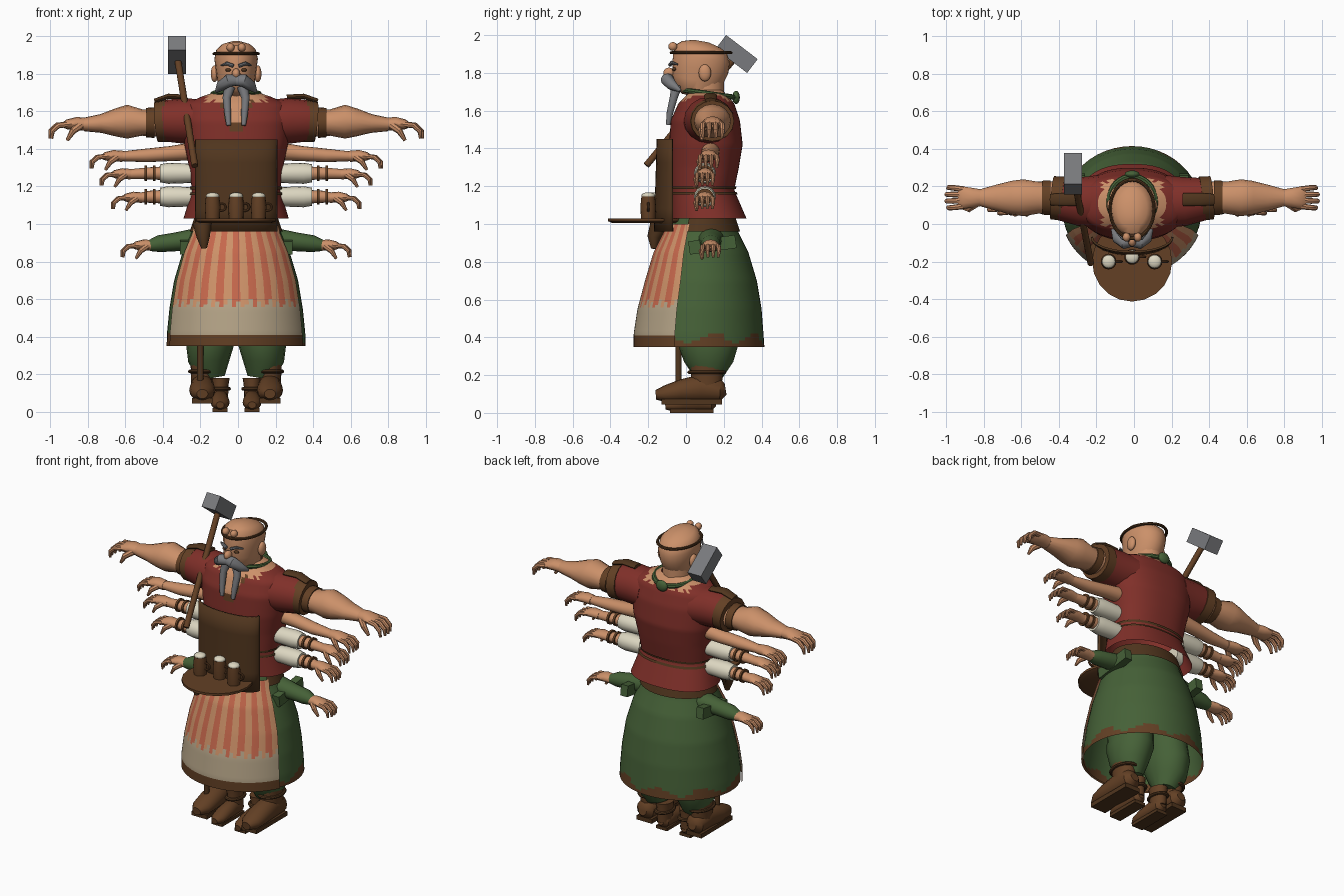
import bpy, bmesh, math
from mathutils import Vector, Matrix

if "Cube" in bpy.data.objects:
    bpy.data.objects.remove(bpy.data.objects["Cube"])

X, Y, Z = Vector((1, 0, 0)), Vector((0, 1, 0)), Vector((0, 0, 1))
SHIFT = -0.01
made = []


def material(name, code):
    rgb = [(int(code[i:i + 2], 16) / 255) ** 2.2 for i in (0, 2, 4)] + [1]
    m = bpy.data.materials.new(name)
    m.use_nodes = True
    m.diffuse_color = rgb
    m.node_tree.nodes["Principled BSDF"].inputs["Base Color"].default_value = rgb
    return m


SKIN, RED = material("skin", "CA8F69"), material("tunic red", "7F332D")
BROWN, DARK = material("leather brown", "634229"), material("dark leather", "513823")
GREEN, GREY = material("cloth green", "47613A"), material("steel grey", "78797C")
CREAM, BEIGE = material("cream", "DCD6C0"), material("apron beige", "B2A185")
PALE, CORAL = material("pale stripe", "CC9068"), material("coral stripe", "C4674D")


def finish(name, bm, mats):
    mesh = bpy.data.meshes.new(name)
    bm.to_mesh(mesh)
    bm.free()
    for m in mats:
        mesh.materials.append(m)
    ob = bpy.data.objects.new(name, mesh)
    ob.location.x = SHIFT
    bpy.context.collection.objects.link(ob)
    made.append(ob)
    return ob


def sweep(name, path, mat, sides=16, ref=None, flat=False):
    """Elliptical tube through points (x, y, z, radius, other radius)."""
    pts = [Vector(p[:3]) for p in path]
    whole = (pts[-1] - pts[0]).normalized()
    ref = ref or (Y if abs(whole.z) > 0.7 else Z)
    bm, rings = bmesh.new(), []
    for i, p in enumerate(path):
        t = pts[min(i + 1, len(pts) - 1)] - pts[max(i - 1, 0)]
        t = whole if flat else t.normalized()
        a = ref.cross(t).normalized()
        b = t.cross(a)
        turn = [math.tau * k / sides for k in range(sides)]
        rings.append([bm.verts.new(pts[i] + a * p[3] * math.cos(u) + b * p[-1] * math.sin(u)) for u in turn])
    for lo, hi in zip(rings, rings[1:]):
        for k in range(sides):
            n = (k + 1) % sides
            bm.faces.new((lo[k], lo[n], hi[n], hi[k]))
    bm.faces.new(rings[0][::-1])
    bm.faces.new(rings[-1])
    return finish(name, bm, [mat])


def shell(name, prof, z0, z1, rows, mats, rule=lambda c, j: 0, arc=(0, 360), cols=48, grow=0, square=1):
    """Wall around the body; profile rows are (z, half width, front y, back y)."""
    bm, grid = bmesh.new(), []
    closed = arc[1] - arc[0] == 360
    for i in range(rows + 1):
        z = z0 + (z1 - z0) * i / rows
        k = next((k for k in range(1, len(prof)) if z <= prof[k][0]), len(prof) - 1)
        lo, hi = prof[k - 1], prof[k]
        f = (z - lo[0]) / (hi[0] - lo[0])
        w, front, back = [l + (h - l) * f for l, h in zip(lo[1:], hi[1:])]
        row = []
        for j in range(cols if closed else cols + 1):
            u = math.radians(arc[0] + (arc[1] - arc[0]) * j / cols)
            c, s = [math.copysign(abs(v) ** square, v) for v in (math.cos(u), math.sin(u))]
            row.append(bm.verts.new(((w + grow) * c, (front + back) / 2 + ((back - front) / 2 + grow) * s, z)))
        grid.append(row)
    for lo, hi in zip(grid, grid[1:]):
        for j in range(cols):
            n = (j + 1) % len(lo)
            face = bm.faces.new((lo[j], lo[n], hi[n], hi[j]))
            face.material_index = rule(face.calc_center_median(), j)
    return finish(name, bm, mats)


def ball(name, loc, size, mat):
    bm = bmesh.new()
    bmesh.ops.create_uvsphere(bm, u_segments=16, v_segments=10, radius=1,
                              matrix=Matrix.LocRotScale(Vector(loc), None, Vector(size)))
    return finish(name, bm, [mat])


def box(name, loc, size, mat, tilt=0):
    bm = bmesh.new()
    bmesh.ops.create_cube(bm, size=1, matrix=Matrix.LocRotScale(
        Vector(loc), Matrix.Rotation(math.radians(tilt), 3, "X"), Vector(size)))
    return finish(name, bm, [mat])


def ring(name, loc, rx, ry, thick, mat, tilt=0):
    bpy.ops.mesh.primitive_torus_add(major_radius=1, minor_radius=thick / rx, major_segments=32, minor_segments=8)
    ob = bpy.context.object
    ob.name = name
    ob.data.materials.append(mat)
    ob.location = (loc[0] + SHIFT, loc[1], loc[2])
    ob.scale = (rx, ry, rx)
    ob.rotation_euler.x = math.radians(tilt)
    made.append(ob)


def hand(name, s, x, y, z, k):
    """Drooping hand with its wrist at x, y, z."""
    def at(px, py, pz, *r):
        return (s * (x + px * k), y + py * k, z + pz * k, *[q * k for q in r])
    sweep(name + "_palm", [at(-.02, 0, 0, .042, .035), at(.04, 0, .005, .052, .035),
                           at(.09, 0, 0, .06, .027), at(.115, 0, -.004, .05, .012)], SKIN, 12)
    for n in range(4):
        o, reach = (n - 1.5) * .03, .01 * (n in (1, 2))
        sweep(f"{name}_finger", [at(.09, o, 0, .016), at(.135 + reach, o * 1.15, -.005, .015),
                                 at(.168 + reach, o * 1.2, -.035, .013), at(.172 + reach, o * 1.1, -.075, .008)],
              SKIN, 8, Y)
    sweep(name + "_thumb", [at(.02, -.03, -.005, .022), at(.06, -.06, -.035, .018),
                            at(.09, -.055, -.085, .009)], SKIN, 8, Y)


def boot(name, x, z, k):
    foot = [(.21, .08, .03, .03), (.18, .075, .06, .06), (.08, .085, .062, .075), (-.03, .07, .07, .06),
            (-.11, .055, .062, .045), (-.16, .05, .03, .025)]
    sweep(name + "_foot", [(x, .02 + (y - .02) * k, z + h * k, a * k, b * k) for y, h, a, b in foot], BROWN)
    sweep(name + "_shaft", [(x, .11, z + .08 * k, .058 * k, .08 * k), (x, .11, z + .2 * k, .062 * k, .085 * k),
                            (x, .11, z + .25 * k, .07 * k, .09 * k)], BROWN)
    ring(name + "_strap", (x, .11, z + .17 * k), .066 * k, .09 * k, .01, DARK)
    box(name + "_sole", (x, .03, z + .014 * k), (.11 * k, .32 * k, .028 * k), DARK)


# Skirt, apron and tunic
skirt = [(.35, .37, -.265, .415), (.42, .368, -.265, .41), (.55, .355, -.245, .40), (.7, .33, -.205, .375),
         (.85, .285, -.16, .33), (.95, .24, -.11, .28), (1.04, .21, -.07, .25)]
shell("skirt", skirt, .35, 1.04, 40, [GREEN, BROWN],
      lambda c, j: int(c.z < .395 + .025 * math.sin(8 * math.atan2(c.y - .07, c.x))))


def apron_colour(c, j):
    if c.z < .405:
        return 1
    return 0 if c.z < .55 + .012 * (j * 7 % 5) else 2 + j // 2 % 2


shell("striped_apron", skirt, .35, 1.0, 44, [BEIGE, BROWN, PALE, CORAL], apron_colour, (202, 338), 38, .012)

torso = [(1.03, .28, -.08, .32), (1.18, .235, -.08, .255), (1.3, .25, -.085, .28), (1.42, .275, -.09, .30),
         (1.55, .29, -.08, .285), (1.64, .27, -.04, .255), (1.68, .18, .0, .22), (1.71, .09, .03, .19)]


def tunic_colour(c, j):
    v = abs(c.x) - (c.z - 1.5) * .5
    if c.z > 1.65 + .015 * (j % 3 == 0) and abs(c.x) < .16 or c.y < .05 and v < 0 and abs(c.x) < .07:
        return 1
    return 2 if c.y < .05 and v < .02 and c.z > 1.48 and abs(c.x) < .09 else 0


shell("tunic", torso, 1.03, 1.71, 44, [RED, SKIN, BROWN], tunic_colour, cols=72, square=.85)
for z in (1.155, 1.185):
    shell("thin_belt", torso, z, z + .014, 1, [DARK], grow=.008, square=.85)
shell("waistband", skirt, .96, 1.05, 3, [DARK], arc=(-25, 205), grow=.01)

# Bib, tray and mugs
bib = shell("bib", [(.96, .22, -.17, .03), (1.45, .22, -.155, .01)], .96, 1.45, 4, [DARK], arc=(180, 360), cols=16)
bib.modifiers.new("thickness", "SOLIDIFY").thickness = .012
sweep("tray", [(0, -.2, 1.005, .19), (0, -.2, 1.015, .213), (0, -.2, 1.03, .213)], BROWN, 20)
for x, y in ((-.125, -.2), (0, -.175), (.12, -.2)):
    sweep("mug", [(x, y, 1.03, .038), (x, y, 1.09, .042), (x, y, 1.145, .036)], BROWN)
    ball("foam", (x, y, 1.15), (.036, .036, .018), CREAM)
    ring("mug_handle", (x + .045, y, 1.09), .024, .02, .007, BROWN, 90)
sweep("hip_pouch", [(-.17, -.17, .87, .015), (-.175, -.17, .93, .035), (-.18, -.14, 1.0, .05)], DARK)

# Head
sweep("neck", [(0, .1, 1.6, .09, .1), (0, .1, 1.76, .085, .1)], SKIN)
skull = [(1.68, .03, .05, .05), (1.7, .05, .085, .1), (1.76, .06, .1, .135), (1.82, .075, .108, .15),
         (1.88, .082, .116, .152), (1.925, .082, .106, .138), (1.95, .082, .08, .105), (1.968, .082, .03, .04)]
sweep("head", [(0, y, z, a, b) for z, y, a, b in skull], SKIN, 24, flat=True)
ball("nose", (0, -.09, 1.8), (.022, .03, .028), SKIN)
ring("headband", (0, .08, 1.907), .118, .156, .008, DARK)
ring("neck_wreath", (0, .12, 1.69), .125, .135, .014, GREEN, -8)
ball("wreath_knot", (0, .265, 1.67), (.04, .02, .035), GREEN)
for s in (1, -1):
    ball("ear", (s * .115, .1, 1.8), (.02, .033, .045), SKIN)
    ball("eye", (s * .042, -.062, 1.82), (.016, .012, .009), DARK)
    sweep("brow", [(s * .015, -.085, 1.842, .01), (s * .05, -.075, 1.855, .01), (s * .08, -.045, 1.845, .005)], GREY, 8)
    ball("brow_knob", (s * .03, -.07, 1.94), (.021, .024, .023), SKIN)
    sweep("moustache", [(0, -.09, 1.765, .03), (s * .04, -.1, 1.765, .034), (s * .08, -.075, 1.735, .028),
                        (s * .105, -.03, 1.705, .008)], GREY, 12)
    sweep("beard_braid", [(s * .035, -.05, 1.73, .03), (s * .05, -.065, 1.67, .022), (s * .045, -.085, 1.59, .018),
                          (s * .04, -.095, 1.525, .012)], GREY, 10)

# Hammer on the back, and the stick below the skirt
box("hammer_head", (-.315, .268, 1.9), (.098, .21, .092), GREY, -37.4)
sweep("hammer_handle", [(-.31, .25, 1.87, .018), (-.22, -.21, 1.31, .018)], BROWN, 10)
sweep("hanging_stick", [(-.19, -.04, .16, .017), (-.19, -.04, .5, .017)], DARK, 10)

# Arms, legs and feet, on both sides
for s in (1, -1):
    def limb(name, mat, *rows):
        sweep(name, [(s * r[0], *r[1:]) for r in rows], mat)
    limb("sleeve", RED, (.18, .12, 1.545, .14, .115), (.28, .12, 1.55, .13, .122), (.4, .135, 1.55, .11, .108))
    limb("sleeve_cuff", BROWN, (.365, .135, 1.55, .118, .114), (.425, .14, 1.545, .115, .108))
    limb("shoulder_strap", DARK, (.27, .13, 1.675, .035, .014), (.36, .13, 1.68, .035, .014),
         (.435, .13, 1.655, .03, .012))
    limb("main_arm", SKIN, (.38, .14, 1.54, .085, .075), (.5, .14, 1.54, .085, .07), (.58, .14, 1.545, .098, .09),
         (.64, .14, 1.54, .09, .075), (.72, .14, 1.535, .07, .05), (.81, .14, 1.53, .045, .036))
    limb("arm_band", BROWN, (.435, .14, 1.54, .093, .082), (.48, .14, 1.54, .09, .078))
    hand("main_hand", s, .81, .14, 1.53, 1)
    limb("second_arm", SKIN, (.2, .13, 1.39, .05, .05), (.35, .13, 1.375, .045, .04), (.48, .12, 1.365, .042, .036),
         (.62, .12, 1.36, .03, .025))
    hand("second_hand", s, .62, .12, 1.36, .85)
    for name, z, wrist in (("third", 1.27, .575), ("fourth", 1.145, .515)):
        limb(name + "_cuff", CREAM, (.2, .1, z, .055, .05), (.36, .1, z, .058, .056), (.405, .1, z, .05, .048))
        limb(name + "_arm", SKIN, (.39, .1, z, .04, .036), (.46, .1, z, .036, .032), (wrist, .1, z - .005, .03, .026))
        for x in (.43, .475):
            limb(name + "_bracelet", BROWN, (x, .1, z, .046, .042), (x + .013, .1, z, .046, .042))
        hand(name + "_hand", s, wrist, .1, z - .005, .8)
    limb("low_sleeve", GREEN, (.2, .13, .92, .07, .06), (.32, .13, .905, .055, .05), (.41, .13, .895, .05, .045),
         (.46, .13, .885, .034, .03))
    box("sleeve_drape", (s * .275, .14, .89), (.05, .25, .07), GREEN, 8)
    hand("low_hand", s, .46, .13, .885, .82)
    limb("trouser_leg", GREEN, (.13, .12, .18, .07, .07), (.145, .12, .27, .11, .13), (.14, .12, .36, .128, .16),
         (.12, .1, .65, .12, .15))
    boot("outer_boot", s * .18, .045, 1)
    boot("inner_boot", s * .085, 0, .72)

# Smooth shading with sharp edges kept
bpy.ops.object.select_all(action="DESELECT")
for ob in made:
    ob.select_set(True)
bpy.context.view_layer.objects.active = made[0]
bpy.ops.object.shade_smooth_by_angle(angle=math.radians(40))
